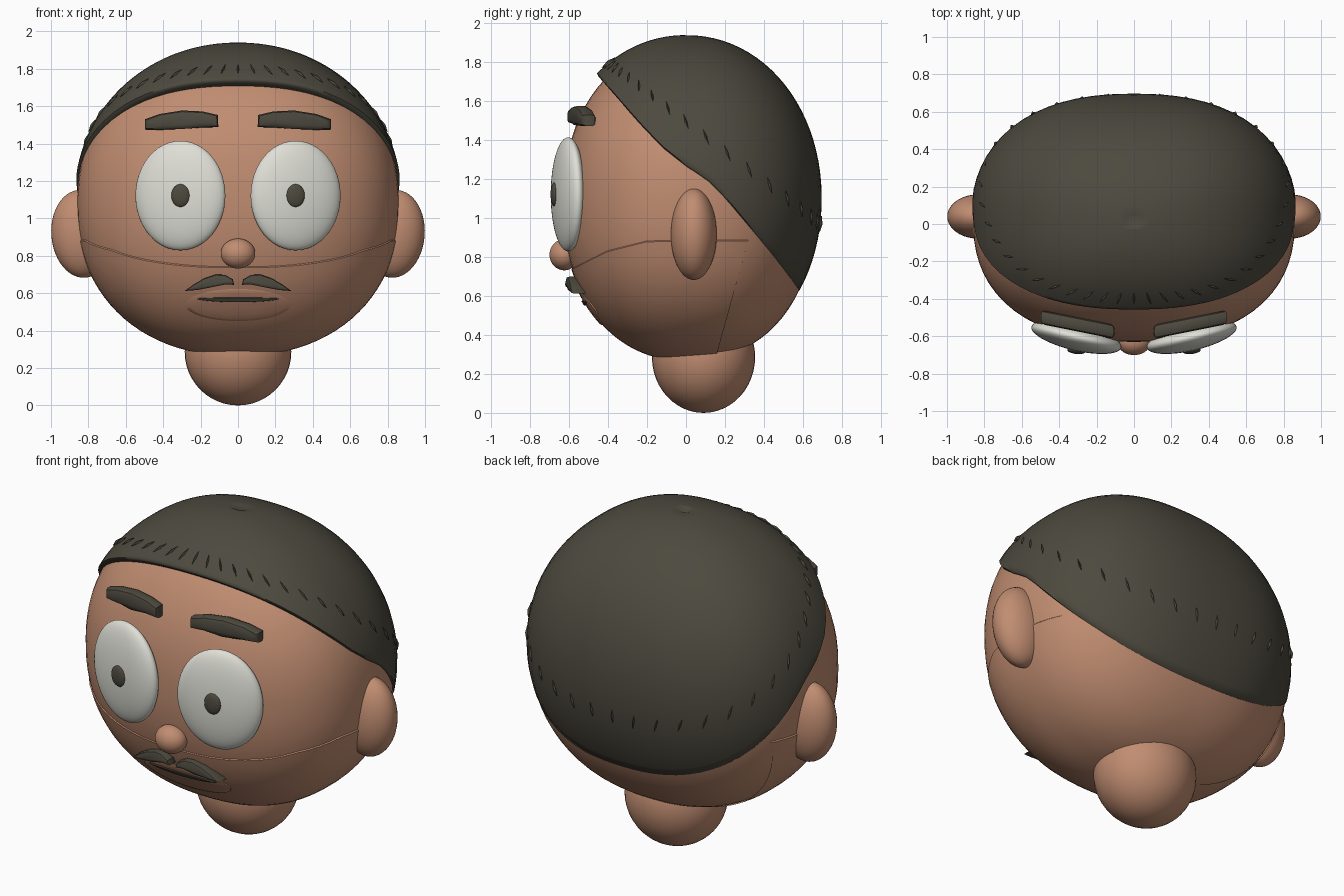
import bpy, bmesh, math
from mathutils import Vector, Matrix

if "Cube" in bpy.data.objects:
    bpy.data.objects.remove(bpy.data.objects["Cube"])


def material(name, rgb):
    m = bpy.data.materials.new(name)
    m.diffuse_color = (*rgb, 1)
    m.use_nodes = True
    m.node_tree.nodes["Principled BSDF"].inputs["Base Color"].default_value = m.diffuse_color
    return m


SKIN = material("skin", (0.53, 0.265, 0.165))
HAIR = material("dark hair", (0.074, 0.067, 0.049))
WHITE = material("eye white", (0.74, 0.74, 0.68))


def finish(name, bm, mat, smooth=True, angle=50):
    bmesh.ops.recalc_face_normals(bm, faces=bm.faces[:])
    me = bpy.data.meshes.new(name)
    bm.to_mesh(me)
    bm.free()
    me.materials.append(mat)
    ob = bpy.data.objects.new(name, me)
    bpy.context.collection.objects.link(ob)
    if smooth:
        bpy.ops.object.select_all(action='DESELECT')
        ob.select_set(True)
        bpy.context.view_layer.objects.active = ob
        bpy.ops.object.shade_smooth_by_angle(angle=math.radians(angle))
    return ob


def ellipsoid(name, loc, size, mat, turn=0, tilt=0):
    bm = bmesh.new()
    bmesh.ops.create_uvsphere(bm, u_segments=40, v_segments=24, radius=1)
    mtx = (Matrix.Translation(loc) @ Matrix.Rotation(turn, 4, 'Z')
           @ Matrix.Rotation(tilt, 4, 'Y') @ Matrix.Diagonal((*size, 1)))
    bm.transform(mtx)
    return finish(name, bm, mat)


Q = 2.35     # squareness seen from the top


def surface(shape, a, t, scale=1.0):
    """Point on a rounded egg: a = angle around, t = angle up."""
    centre, radii, p = shape
    rho = max(math.cos(t), 0) ** (2 / p)
    h = math.copysign(abs(math.sin(t)) ** (2 / p), t)
    ca, sa = math.cos(a), math.sin(a)
    rho /= (abs(ca) ** Q + abs(sa) ** Q) ** (1 / Q)
    return Vector(centre) + scale * Vector((radii[0] * rho * ca, radii[1] * rho * sa, radii[2] * h))


def loft(bm, rings):
    """Join closed rings of points with quads."""
    vs = [[bm.verts.new(p) for p in r] for r in rings]
    n = len(vs[0])
    for r0, r1 in zip(vs, vs[1:]):
        for i in range(n):
            bm.faces.new((r0[i], r0[(i + 1) % n], r1[(i + 1) % n], r1[i]))
    bmesh.ops.remove_doubles(bm, verts=bm.verts[:], dist=0.0005)


HEAD = ((0, 0.02, 1.08), (0.860, 0.65, 0.81), 2.2)
CAP = ((0, 0.0, 1.10), (0.875, 0.697, 0.84), 2.05)
N = 72
AROUND = [math.tau * i / N for i in range(N)]


def head_y(x, z):
    c, r, p = HEAD
    rho = max(1 - abs((z - c[2]) / r[2]) ** p, 0) ** (1 / p)
    return c[1] - r[1] * max(rho ** Q - abs(x / r[0]) ** Q, 0) ** (1 / Q)


def blend(points, y):
    """Straight-line interpolation through (y, z) points."""
    for (y0, z0), (y1, z1) in zip(points, points[1:]):
        if y <= y1:
            return z0 + (z1 - z0) * (y - y0) / (y1 - y0)
    return points[-1][1]


def meet(shape, a, line):
    """Angle up at which the egg reaches the given line."""
    lo, hi = -1.3, math.pi / 2
    for _ in range(40):
        mid = (lo + hi) / 2
        p = surface(shape, a, mid)
        if p.z > line(p.y):
            hi = mid
        else:
            lo = mid
    return hi


# Head and neck
bm = bmesh.new()
loft(bm, [[surface(HEAD, a, math.pi * (j / 40 - 0.5)) for a in AROUND] for j in range(41)])
finish("head", bm, SKIN)
ellipsoid("neck", (0, 0.09, 0.287), (0.285, 0.265, 0.287), SKIN)

# Slightly raised jaw, ending in a seam behind the ears
SEAM = [(-0.8, 0.69), (-0.58, 0.74), (-0.4, 0.83), (-0.2, 0.88), (0.8, 0.89)]
tops = [meet(HEAD, a, lambda y: blend(SEAM, y)) for a in AROUND]
low = -math.pi / 2
rings = [[surface(HEAD, a, low + (t - low) * j / 20, 1.007) for a, t in zip(AROUND, tops)]
         for j in range(21)]
rings.append([surface(HEAD, a, t + 0.01, 0.99) for a, t in zip(AROUND, tops)])
bm = bmesh.new()
loft(bm, rings)
bmesh.ops.bisect_plane(bm, geom=bm.verts[:] + bm.edges[:] + bm.faces[:],
                       plane_co=(0, 0.31, 0.85), plane_no=(0, 0.47, -0.13), clear_outer=True)
finish("jaw", bm, SKIN)

# Hair cap: hairline height as a function of depth
LINE = [(-0.70, 2.05), (-0.45, 1.735), (-0.34, 1.61), (-0.24, 1.495), (-0.12, 1.37), (0.0, 1.275),
        (0.07, 1.23), (0.14, 1.18), (0.22, 1.09), (0.3, 0.995), (0.45, 0.81), (0.60, 0.61), (0.8, 0.36)]
ends = [meet(CAP, a, lambda y: blend(LINE, y)) for a in AROUND]
top = math.pi / 2
rings = [[surface(CAP, a, top + (e - top) * j / 32) for a, e in zip(AROUND, ends)]
         for j in range(33)]
for v in rings[0]:
    v.z -= 0.02                       # crown dimple
mid = Vector((0, 0.02, 1.08))
for s, drop in ((0.988, 0.006), (0.965, 0.0), (0.92, -0.015)):   # rolled rim
    rings.append([mid + (v - mid) * s - Vector((0, 0, drop)) for v in rings[32]])
bm = bmesh.new()
loft(bm, rings)
finish("hair_cap", bm, HAIR, angle=70)

# Small hair slivers in a band above the hairline, leaning forward
bm = bmesh.new()
COUNT = 40
for k in range(COUNT):
    a = math.tau * k / COUNT
    t = meet(CAP, a, lambda y: 1.495 - 0.76 * y)
    p = surface(CAP, a, t)
    up = (surface(CAP, a, t + 0.02) - p).normalized()
    side = surface(CAP, a + 0.02, t) - p
    side = (side - up * side.dot(up)).normalized()
    out = side.cross(up)
    up = (up - side * 0.3 * max(-1, min(1, 3 * math.cos(a)))).normalized()
    side = up.cross(out)
    tips = [bm.verts.new(p + up * s * 0.045 + out * 0.002) for s in (-1, 1)]
    belt = [bm.verts.new(p + d) for d in (side * 0.006, out * 0.012, -side * 0.006, -out * 0.01)]
    for i in range(4):
        for tip in tips:
            bm.faces.new((tip, belt[i], belt[(i + 1) % 4]))
finish("hair_slivers", bm, HAIR, smooth=False)

# Nose
ellipsoid("nose", (0, -0.625, 0.812), (0.092, 0.076, 0.08), SKIN)


def slab(name, outline, sx, y_at, depth, bevel):
    """Chunky shape cut from a front outline, following the face sideways."""
    bm = bmesh.new()
    f = bm.faces.new([bm.verts.new((x, 0, z)) for x, z in outline])
    ext = bmesh.ops.extrude_face_region(bm, geom=[f])
    for v in ext["geom"]:
        if isinstance(v, bmesh.types.BMVert):
            v.co.y -= depth
    rim = [e for e in bm.edges if abs(e.verts[0].co.y - e.verts[1].co.y) < 1e-6]
    bmesh.ops.bevel(bm, geom=rim, offset=bevel, segments=2, profile=0.5, affect='EDGES')
    for v in bm.verts:
        v.co.y += y_at(v.co.x)
        v.co.x *= sx
    finish(name, bm, HAIR, angle=40)


BROW = [(0.105, 1.488), (0.108, 1.553), (0.19, 1.572), (0.30, 1.577), (0.42, 1.558),
        (0.498, 1.53), (0.498, 1.474), (0.42, 1.473), (0.30, 1.478), (0.19, 1.486)]
TACHE = [(0.02, 0.645), (0.028, 0.675), (0.07, 0.698), (0.12, 0.700), (0.18, 0.680),
         (0.24, 0.645), (0.285, 0.612), (0.22, 0.617), (0.14, 0.632), (0.07, 0.646)]

# Paired parts: ears, eyes, pupils, brows, moustache halves
for sx, tag in ((-1, "left"), (1, "right")):
    ellipsoid(f"ear_{tag}", (sx * 0.835, 0.04, 0.917), (0.163, 0.118, 0.235), SKIN, tilt=sx * 0.08)
    ellipsoid(f"eye_{tag}", (sx * 0.308, -0.605, 1.122), (0.247, 0.072, 0.293), WHITE, turn=sx * 0.23)
    ellipsoid(f"pupil_{tag}", (sx * 0.307, -0.677, 1.122), (0.05, 0.018, 0.061), HAIR, turn=sx * 0.1)
    slab(f"brow_{tag}", BROW, sx, lambda x: -0.54 + (x - 0.1) * 0.2, 0.075, 0.022)
    slab(f"moustache_{tag}", TACHE, sx, lambda x: -0.545 + x * 0.13, 0.08, 0.012)


def face_patch(name, half_w, half_h, z0, lift, mat, bow=0):
    """Thin oval that hugs the face."""
    bm = bmesh.new()
    rings = []
    for s, l in ((0, lift), (0.3, lift), (0.6, lift), (0.9, lift), (1.0, lift * 0.8), (1.0, -0.02)):
        ring = []
        for i in range(40):
            a = math.tau * i / 40
            x = half_w * s * math.cos(a)
            z = z0 + half_h * s * math.sin(a) + bow * x * x
            ring.append((x, head_y(x, z) - l, z))
        rings.append(ring)
    loft(bm, rings)
    finish(name, bm, mat)


# Muzzle pad and mouth line
face_patch("muzzle", 0.28, 0.086, 0.537, 0.016, SKIN)
face_patch("mouth", 0.22, 0.012, 0.564, 0.025, HAIR, bow=0.12)
